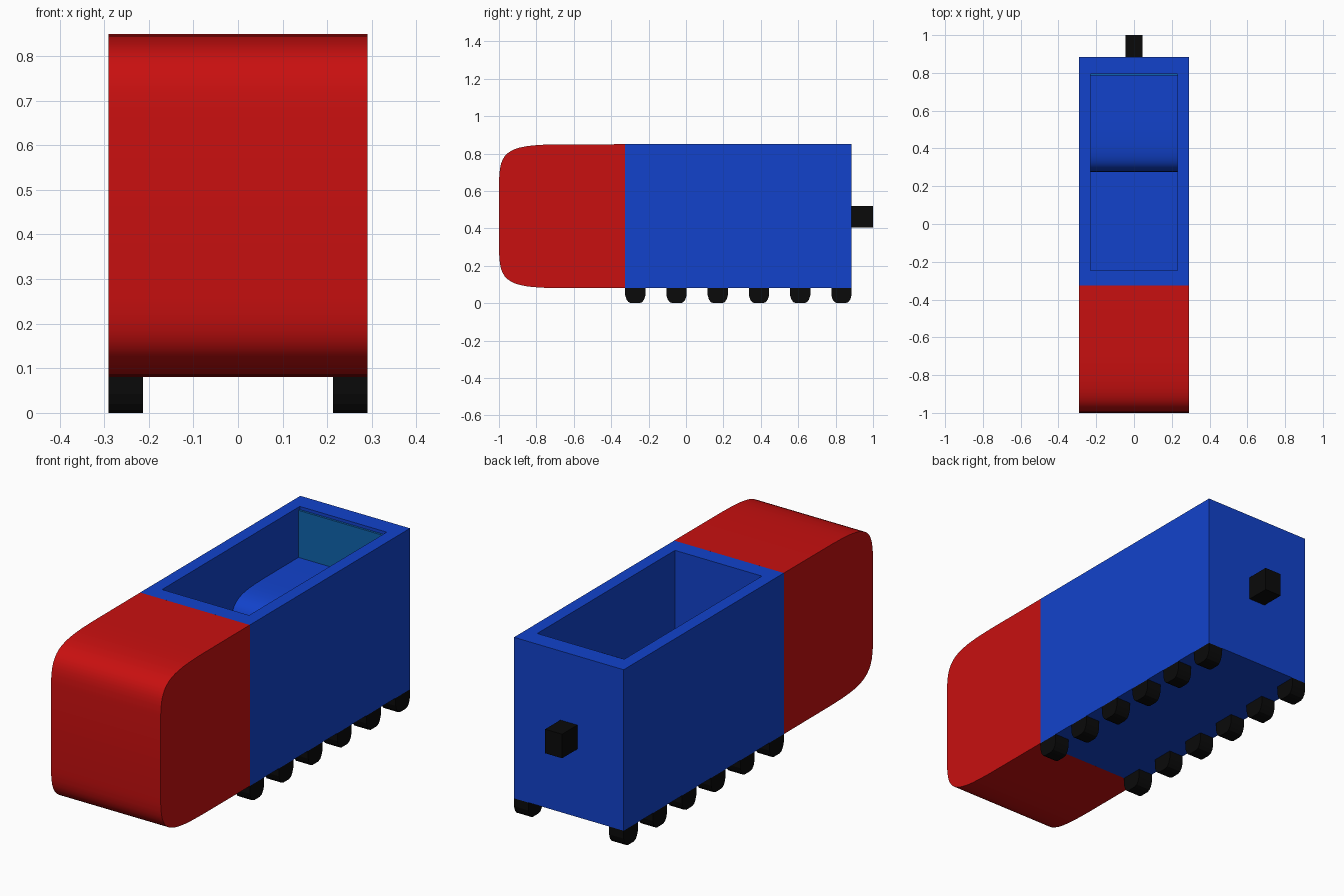
import bpy, bmesh, math

if "Cube" in bpy.data.objects:
    bpy.data.objects.remove(bpy.data.objects["Cube"])


def material(name, rgb):
    m = bpy.data.materials.new(name)
    m.diffuse_color = (*rgb, 1)
    m.use_nodes = True
    m.node_tree.nodes["Principled BSDF"].inputs["Base Color"].default_value = m.diffuse_color
    return m


RED = material("red", (0.58, 0.005, 0.005))
BLUE = material("blue", (0.006, 0.055, 0.6))
TEAL = material("teal", (0.005, 0.13, 0.42))
BLACK = material("black", (0.003, 0.003, 0.003))


def extrude_x(name, profile, x0, x1, mat, smooth=False):
    """Extrude a (y, z) outline from x0 to x1."""
    bm = bmesh.new()
    face = bm.faces.new([bm.verts.new((x0, y, z)) for y, z in profile])
    out = bmesh.ops.extrude_face_region(bm, geom=[face])
    verts = [v for v in out["geom"] if isinstance(v, bmesh.types.BMVert)]
    bmesh.ops.translate(bm, vec=(x1 - x0, 0, 0), verts=verts)
    bmesh.ops.recalc_face_normals(bm, faces=bm.faces[:])
    mesh = bpy.data.meshes.new(name)
    bm.to_mesh(mesh)
    bm.free()
    mesh.materials.append(mat)
    ob = bpy.data.objects.new(name, mesh)
    bpy.context.collection.objects.link(ob)
    if smooth:
        bpy.ops.object.select_all(action='DESELECT')
        ob.select_set(True)
        bpy.context.view_layer.objects.active = ob
        bpy.ops.object.shade_smooth_by_angle(angle=math.radians(40))
    return ob


def box(name, x0, x1, y0, y1, z0, z1, mat):
    return extrude_x(name, [(y0, z0), (y1, z0), (y1, z1), (y0, z1)], x0, x1, mat)


def rounded_quarter(y_back, z_base, length, height, n=7, steps=14):
    """Squarish quarter curve from the front up to the back, closed at the corner."""
    pts = [(y_back, z_base)]
    for i in range(steps + 1):
        a = math.pi / 2 * i / steps
        pts.append((y_back - length * max(math.cos(a), 0) ** (2 / n),
                    z_base + height * math.sin(a) ** (2 / n)))
    return pts


# Open-topped body: outer box with an inset, sunken top
W, Y0, Y1, Z0, Z1 = 0.29, -0.325, 0.885, 0.08, 0.85
IW, IY0, IY1, FLOOR = 0.23, -0.245, 0.795, 0.31
bm = bmesh.new()


def ring(w, y0, y1, z):
    return [bm.verts.new(p) for p in ((-w, y0, z), (w, y0, z), (w, y1, z), (-w, y1, z))]


rings = [ring(W, Y0, Y1, Z0), ring(W, Y0, Y1, Z1),
         ring(IW, IY0, IY1, Z1), ring(IW, IY0, IY1, FLOOR)]
for a, b in zip(rings, rings[1:]):
    for i in range(4):
        j = (i + 1) % 4
        bm.faces.new((a[i], a[j], b[j], b[i]))
bm.faces.new(rings[0][::-1])
bm.faces.new(rings[-1])
bmesh.ops.recalc_face_normals(bm, faces=bm.faces[:])
mesh = bpy.data.meshes.new("body")
bm.to_mesh(mesh)
bm.free()
mesh.materials.append(BLUE)
bpy.context.collection.objects.link(bpy.data.objects.new("body", mesh))

# Rounded block and rear panel inside the body
extrude_x("inner_block", rounded_quarter(0.785, FLOOR, 0.51, 0.30), -IW, IW, BLUE, True)
box("inner_rear_panel", -IW, IW, 0.785, IY1, FLOOR, 0.835, TEAL)

# Rounded nose in two mirrored halves
MID = (Z0 + Z1) / 2
upper = rounded_quarter(Y0, MID, 0.675, Z1 - MID)
extrude_x("nose_upper", upper, -W, W, RED, True)
extrude_x("nose_lower", [(y, 2 * MID - z) for y, z in upper], -W, W, RED, True)

# Six pairs of rounded feet
foot = [(-0.054, 0.08), (-0.054, 0.042), (-0.047, 0.02), (-0.037, 0.006), (-0.022, 0.0)]
foot += [(-y, z) for y, z in reversed(foot)]
for i in range(6):
    yc = -0.271 + i * 0.2204
    for side, s in (("left", -1), ("right", 1)):
        extrude_x(f"foot_{side}_{i + 1}", [(yc + y, z) for y, z in foot],
                  s * 0.213, s * W, BLACK)

# Rear coupling
box("rear_coupling", -0.045, 0.045, Y1, 1.0, 0.405, 0.52, BLACK)
